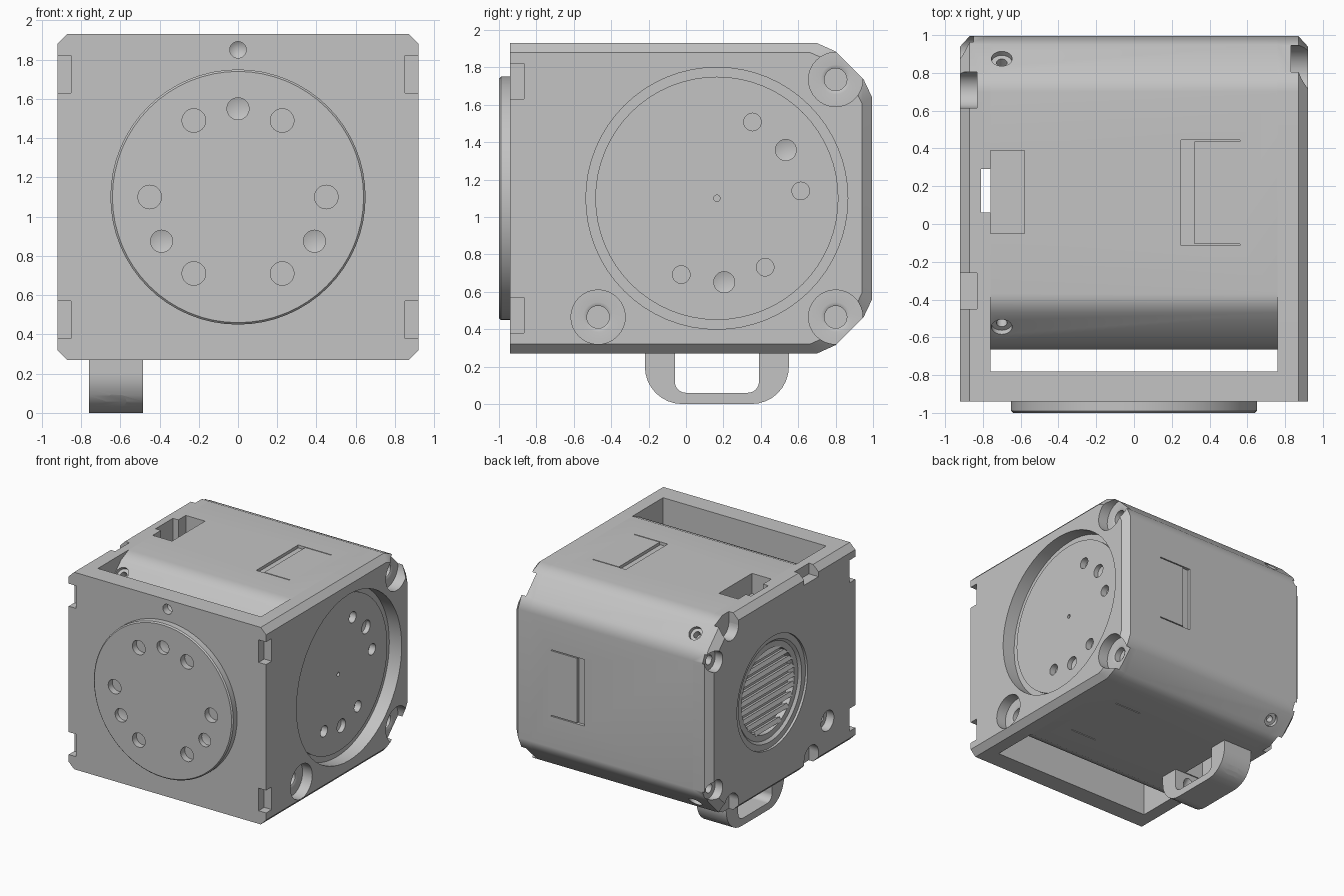
import bpy, bmesh, math
from mathutils import Vector, Matrix

if "Cube" in bpy.data.objects:
    bpy.data.objects.remove(bpy.data.objects["Cube"], do_unlink=True)

GREY = (0.55, 0.55, 0.55, 1)
mat = bpy.data.materials.new("light_grey")
mat.use_nodes = True
mat.diffuse_color = GREY
mat.node_tree.nodes["Principled BSDF"].inputs["Base Color"].default_value = GREY

CY, CZ, HALF = 0.165, 1.1, 0.83       # axis and half size of the body
X, Y, Z = Vector((1, 0, 0)), Vector((0, 1, 0)), Vector((0, 0, 1))
parts = []


def finish(name, bm, part=True):
    bmesh.ops.recalc_face_normals(bm, faces=bm.faces)
    mesh = bpy.data.meshes.new(name)
    bm.to_mesh(mesh)
    bm.free()
    ob = bpy.data.objects.new(name, mesh)
    bpy.context.collection.objects.link(ob)
    if part:
        mesh.materials.append(mat)
        parts.append(ob)
    return ob


def box_bm(lo, hi, round_x=0, only_low=False):
    """Box between two corners, with its x-running edges optionally rounded."""
    lo, hi = Vector(lo), Vector(hi)
    bm = bmesh.new()
    m = Matrix.Translation((lo + hi) / 2) @ Matrix.Diagonal((*(hi - lo), 1))
    bmesh.ops.create_cube(bm, size=1, matrix=m)
    if round_x:
        edges = [e for e in bm.edges
                 if abs(e.verts[0].co.x - e.verts[1].co.x) > 1e-4
                 and not (only_low and e.verts[0].co.z > m.translation.z)]
        bmesh.ops.bevel(bm, geom=edges, offset=round_x, segments=8,
                        profile=0.5, affect='EDGES')
    return bm


def lathe_bm(profile, pos, axis, steps=32):
    """Turned solid; profile is (radius, height along axis)."""
    bm = bmesh.new()
    pts = [(0, profile[0][1])] + list(profile) + [(0, profile[-1][1])]
    vs = [bm.verts.new((r, 0, h)) for r, h in pts]
    es = [bm.edges.new(p) for p in zip(vs, vs[1:])]
    bmesh.ops.spin(bm, geom=vs + es, axis=Z, cent=(0, 0, 0),
                   angle=math.tau, steps=steps)
    bmesh.ops.remove_doubles(bm, verts=bm.verts, dist=1e-5)
    rot = Vector(axis).to_track_quat('Z', 'Y').to_matrix().to_4x4()
    bm.transform(Matrix.Translation(pos) @ rot)
    return bm


def loft_bm(sections):
    """Skin between (x, yz outline) sections, capped at both ends."""
    bm = bmesh.new()
    rings = [[bm.verts.new((x, y, z)) for y, z in outline] for x, outline in sections]
    for a, b in zip(rings, rings[1:]):
        for i in range(len(a)):
            j = (i + 1) % len(a)
            bm.faces.new((a[i], a[j], b[j], b[i]))
    bm.faces.new(rings[0])
    bm.faces.new(rings[-1])
    return bm


def cut(target, bm):
    cutter = finish("cutter", bm, part=False)
    cutter.hide_render = True
    mod = target.modifiers.new("cut", 'BOOLEAN')
    mod.operation, mod.solver, mod.object = 'DIFFERENCE', 'EXACT', cutter
    bpy.context.view_layer.objects.active = target
    bpy.ops.object.modifier_apply(modifier=mod.name)
    bpy.data.objects.remove(cutter, do_unlink=True)


def drill(target, pos, axis, *steps, segs=32):
    """Stepped hole from a surface; steps are (radius, depth)."""
    prof = [(steps[0][0], 0.06)] + [(r, -d) for r, d in steps]
    cut(target, lathe_bm(prof, pos, axis, segs))


# Quarter outline of the rounded square body, relative to its axis
corner = [(0.535, 0.83), (0.635, 0.785), (0.785, 0.635), (0.83, 0.54)]
back = corner + [(y, -z) for y, z in reversed(corner)]
body = back + [(-y, z) for y, z in reversed(back)]

# Wrapped cover
cover = finish("cover", loft_bm([(x, [(CY + y, CZ + z) for y, z in body])
                                 for x in (-0.76, 0.76)]))
for up in (1, -1):
    z = CZ + up * HALF
    cut(cover, box_bm((-0.77, -0.05, min(z, z - up * 0.16) - 0.01),
                      (-0.58, 0.39, max(z, z - up * 0.16) + 0.01)))
    for side in (1, -1):
        drill(cover, (-0.7, CY + side * 0.71, CZ + up * 0.71), (0, side, up),
              (0.055, 0.03), (0.028, 0.03), (0.028, 0.09))

# Clip outlines on the top, back and bottom of the cover
for quarter in range(3):
    turn = (Matrix.Translation((0, CY, CZ)) @ Matrix.Rotation(-quarter * math.pi / 2, 4, 'X'))
    for lo, hi in (((0.25, -0.28), (0.32, 0.28)),
                   ((0.31, -0.28), (0.56, -0.272)), ((0.31, 0.272), (0.56, 0.28))):
        groove = box_bm((*lo, HALF - 0.025), (*hi, HALF + 0.05))
        groove.transform(turn)
        cut(cover, groove)


# Side plates with chamfered outer rim and open screw slots
def side_plate(name, s):
    full = [(-0.94, CZ + HALF)] + [(CY + y, CZ + z) for y, z in back] + [(-0.94, CZ - HALF)]
    inset = [(y - 0.055 * max(0, y), CZ + (z - CZ) * 0.94) for y, z in full]
    plate = finish(name, loft_bm([(s * 0.76, full), (s * 0.87, full), (s * 0.92, inset)]))
    for up in (1, -1):
        z = CZ + up * 0.625
        drill(plate, (s * 0.92, -0.865, z), X * s, (0.095, 0.07), (0.042, 0.07), (0.03, 0.12))
        xs = sorted((s * 0.85, s * 1.0))
        cut(plate, box_bm((xs[0], -1, z - 0.095), (xs[1], -0.865, z + 0.095)))
    return plate


left_plate = side_plate("left_plate", 1)
drill(left_plate, (0.92, CY, CZ), X, (0.70, 0.115), (0.64, 0.115), (0.64, 0.2), segs=64)
for y in (-0.47, 0.80):
    for z in (CZ - 0.635, CZ + 0.635):
        drill(left_plate, (0.92, y, z), X, (0.145, 0.09), (0.08, 0.09), (0.06, 0.1), (0.06, 0.15))

right_plate = side_plate("right_plate", -1)
drill(right_plate, (-0.92, CY, CZ), -X, (0.47, 0.02), (0.42, 0.02),
      (0.40, 0.04), (0.35, 0.04), (0.35, 0.1), segs=64)
cut(right_plate, box_bm((-0.81, 0.06, 0), (-0.75, 0.29, 2)))
for up in (1, -1):
    drill(right_plate, (-0.92, -0.57, CZ + up * 0.52), -X, (0.085, 0.07), (0.045, 0.07), (0.045, 0.12))
    drill(right_plate, (-0.92, 0.91, CZ + up * 0.54), -X, (0.085, 0.07), (0.04, 0.07), (0.04, 0.12))
    for y in (-0.355, 0.71):
        z = CZ + up * 0.74
        drill(right_plate, (-0.92, y, z), -X, (0.095, 0.09))
        zs = sorted((z, z + up * 0.2))
        cut(right_plate, box_bm((-1, y - 0.095, zs[0]), (-0.83, y + 0.095, zs[1])))

# Horizontal grille slats inside the right opening
for i in range(-4, 5):
    h = i * 0.078
    half = math.sqrt(0.355 ** 2 - h ** 2)
    slat = box_bm((-0.03, -half, -0.018), (0.03, half, 0.018))
    slat.transform(Matrix.Translation((-0.85, CY, CZ + h)) @ Matrix.Rotation(0.45, 4, 'Y'))
    finish("grille_slat", slat)

# Front plate and round front flange
front_plate = finish("front_plate", box_bm((-0.76, -0.94, CZ - HALF), (0.76, -0.78, CZ + HALF)))
drill(front_plate, (0, -0.94, 1.85), -Y, (0.042, 0.06), (0.0, 0.09))
flange = finish("front_flange", lathe_bm([(0.65, -0.1), (0.65, 0.05), (0.64, 0.06)],
                                         (0, -0.94, CZ), -Y, 64))


def bolt_ring(target, centre, axis, across, turn):
    """Nine holes: three tapered ones and six flat ones."""
    for deg in (90, 210, 330, 60, 120, 0, 180, 240, 300):
        a = math.radians(deg + turn)
        pos = Vector(centre) + 0.45 * (across * math.cos(a) + Z * math.sin(a))
        if deg in (90, 210, 330):
            drill(target, pos, axis, (0.056, 0.04), (0.0, 0.058))
        else:
            drill(target, pos, axis, (0.06 if target is flange else 0.047, 0.055))


bolt_ring(flange, (0, -1, CZ), -Y, X, 0)

# Recessed output disc
disc = finish("output_disc", lathe_bm([(0.65, -0.08), (0.65, 0.0)], (0.82, CY, CZ), X, 64))
drill(disc, (0.82, CY, CZ), X, (0.017, 0.03))
bolt_ring(disc, (0.82, CY, CZ), X, Y, 65)
disc.name = "output_disc"

# Cable loop under the body
loop = finish("cable_loop", box_bm((-0.76, -0.22, 0), (-0.485, 0.55, 0.32), 0.2, True))
cut(loop, box_bm((-0.9, -0.06, 0.06), (-0.3, 0.39, 0.5), 0.06, True))
for side in (1, -1):
    drill(loop, (-0.62, CY + side * 0.327, 0.058), (0, side, -1), (0.052, 0.2))

# Crisp edges with smooth round surfaces
for ob in parts:
    bpy.ops.object.select_all(action='DESELECT')
    ob.select_set(True)
    bpy.context.view_layer.objects.active = ob
    bpy.ops.object.shade_smooth_by_angle(angle=math.radians(28))
    mod = ob.modifiers.new("normals", 'WEIGHTED_NORMAL')
    mod.keep_sharp = True
